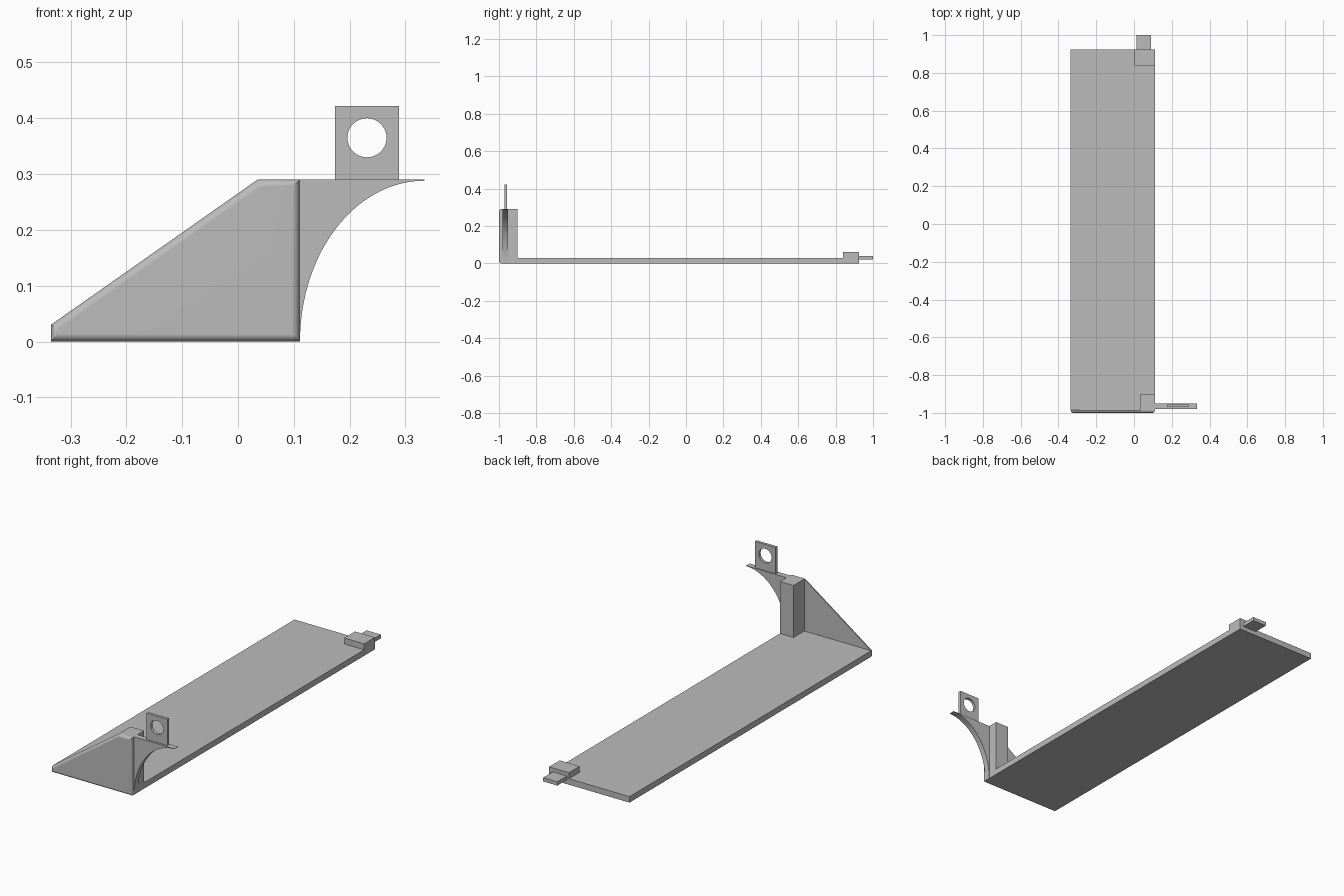
import bpy, bmesh, math

if "Cube" in bpy.data.objects:
    bpy.data.objects.remove(bpy.data.objects["Cube"], do_unlink=True)

grey = bpy.data.materials.new("plain grey")
grey.use_nodes = True
grey.diffuse_color = (0.5, 0.5, 0.5, 1)
grey.node_tree.nodes["Principled BSDF"].inputs["Base Color"].default_value = (0.5, 0.5, 0.5, 1)


def prism(name, outline, y0, y1, front_round=0):
    """Extrude an (x, z) outline from y0 back to y1, optionally rounding the front rim."""
    bm = bmesh.new()
    front = bm.faces.new([bm.verts.new((x, y0, z)) for x, z in outline])
    extruded = bmesh.ops.extrude_face_region(bm, geom=[front], use_keep_orig=True)
    for v in extruded["geom"]:
        if isinstance(v, bmesh.types.BMVert):
            v.co.y = y1
    bmesh.ops.recalc_face_normals(bm, faces=bm.faces)
    if front_round:
        rim = [e for e in bm.edges if all(abs(v.co.y - y0) < 1e-5 for v in e.verts)]
        bmesh.ops.bevel(bm, geom=rim, offset=front_round, segments=6,
                        profile=0.5, affect='EDGES')
    mesh = bpy.data.meshes.new(name)
    bm.to_mesh(mesh)
    bm.free()
    mesh.materials.append(grey)
    obj = bpy.data.objects.new(name, mesh)
    bpy.context.collection.objects.link(obj)
    return obj


def box(name, x0, x1, y0, y1, z0, z1):
    return prism(name, [(x0, z0), (x1, z0), (x1, z1), (x0, z1)], y0, y1)


def activate(obj):
    bpy.ops.object.select_all(action='DESELECT')
    obj.select_set(True)
    bpy.context.view_layer.objects.active = obj


def smooth(obj):
    activate(obj)
    bpy.ops.object.shade_smooth_by_angle(angle=math.radians(30))


LEFT, RIGHT, TOP = -0.335, 0.11, 0.29
WALL_BACK, BASE_BACK, BASE_TOP = -0.985, 0.925, 0.03

# Long flat base
box("base_plate", LEFT, RIGHT, WALL_BACK, BASE_BACK, 0, BASE_TOP)

# Sloping front wall with a rounded front rim
wall = prism("front_wall", [(LEFT, 0), (RIGHT, 0), (RIGHT, TOP), (0.035, TOP), (LEFT, BASE_TOP)],
             -1, WALL_BACK, front_round=0.014)
smooth(wall)
wall.modifiers.new("Even shading", 'WEIGHTED_NORMAL').keep_sharp = True

# Upright post behind the wall
box("corner_post", 0.035, RIGHT, WALL_BACK, -0.9, BASE_TOP, TOP)

# Curved side arm with a quarter-ellipse underside
tip = 0.334
steps = 40
arc = [(tip - (tip - RIGHT - 0.001) * math.cos(a), 0.288 * math.sin(a))
       for a in (math.pi / 2 * i / steps for i in range(steps + 1))]
arm = prism("side_arm", [(RIGHT, 0)] + arc + [(tip, TOP), (RIGHT, TOP)], -0.98, -0.951)
smooth(arm)

# Mounting tab with a round hole
tab = box("mounting_tab", 0.174, 0.288, -0.97, -0.956, TOP, 0.422)
hole = [(0.231 + 0.035 * math.cos(a), 0.365 + 0.035 * math.sin(a))
        for a in (math.tau * i / 48 for i in range(48))]
cutter = prism("hole_cutter", hole, -1, -0.9)
cutter.hide_render = True
cut = tab.modifiers.new("Hole", 'BOOLEAN')
cut.operation = 'DIFFERENCE'
cut.object = cutter
activate(tab)
bpy.ops.object.modifier_apply(modifier=cut.name)
bpy.data.objects.remove(cutter, do_unlink=True)
smooth(tab)

# Rear block and its projecting tongue
box("rear_block", 0, RIGHT, 0.84, BASE_BACK, BASE_TOP, 0.06)
box("rear_tongue", 0.012, 0.09, BASE_BACK, 1, 0.021, 0.04)
